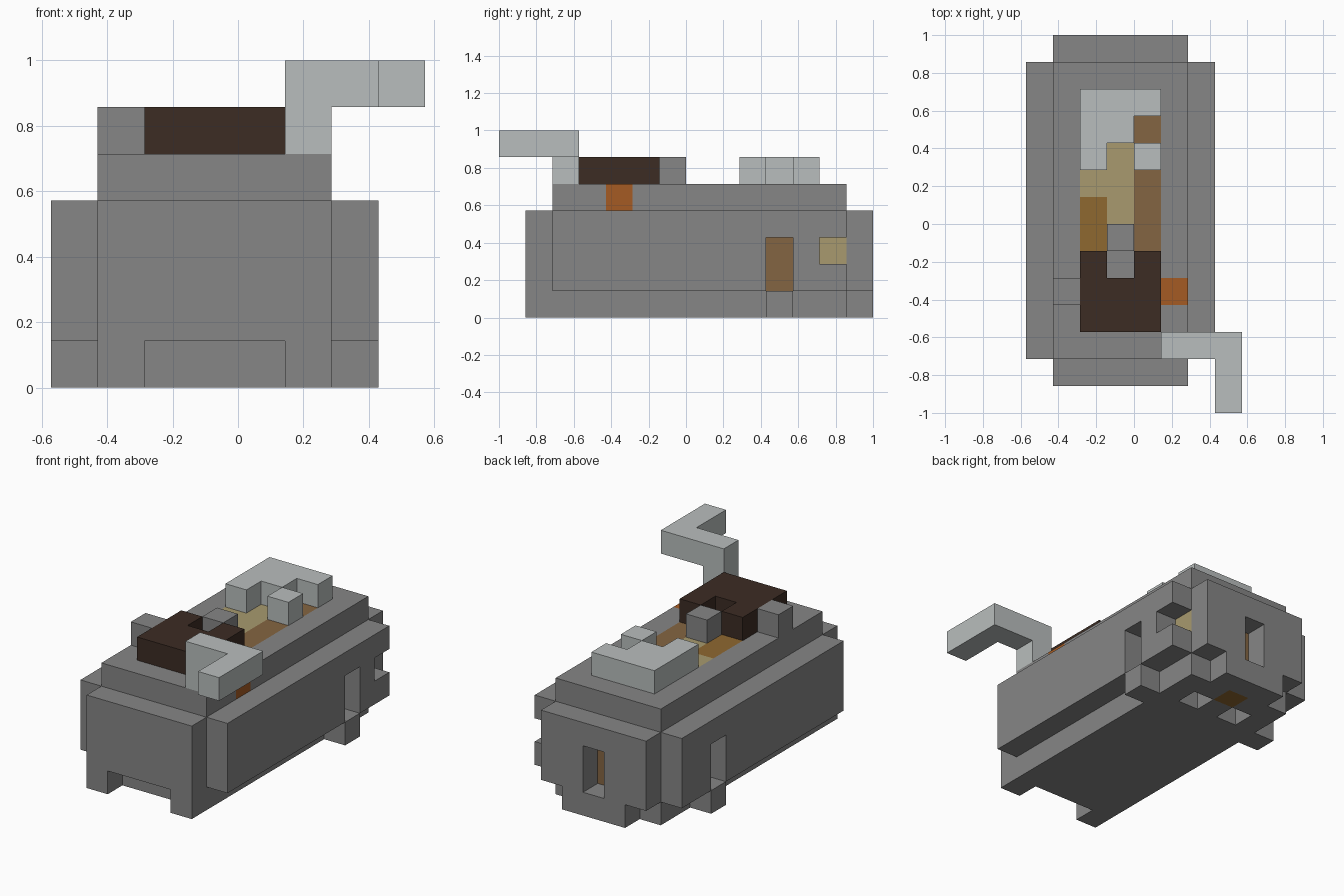
import bpy, bmesh
from itertools import product
from mathutils import Vector

default = bpy.data.objects.get("Cube")
if default:
    bpy.data.objects.remove(default, do_unlink=True)

UNIT = 1 / 7  # edge length of one block

COLOURS = {
    "grey": (0.238, 0.238, 0.238),
    "light_grey": (0.485, 0.515, 0.51),
    "dark_brown": (0.045, 0.025, 0.017),
    "orange": (0.376, 0.105, 0.017),
    "tan": (0.392, 0.323, 0.156),
    "golden_brown": (0.275, 0.138, 0.03),
    "brown": (0.231, 0.13, 0.054),
}


def make_material(name, rgb):
    mat = bpy.data.materials.new(name)
    mat.use_nodes = True
    colour = (*rgb, 1)
    mat.diffuse_color = colour
    mat.node_tree.nodes["Principled BSDF"].inputs["Base Color"].default_value = colour
    return mat


materials = {name: make_material(name, rgb) for name, rgb in COLOURS.items()}
blocks = {}        # block position -> part name
part_colour = {}   # part name -> colour name


def cells(x, y, z):
    return product(range(*x), range(*y), range(*z))


def fill(part, colour, x, y, z):
    """Fill a range of blocks, replacing whatever is there."""
    part_colour[part] = colour
    for cell in cells(x, y, z):
        blocks[cell] = part


def carve(x, y, z):
    for cell in cells(x, y, z):
        blocks.pop(cell, None)


# Hull: core, deck, end plates and side panels
fill("hull_core", "grey", (-3, 2), (-5, 6), (0, 4))
fill("deck", "grey", (-3, 2), (-5, 6), (4, 5))
fill("front_plate", "grey", (-3, 2), (-6, -5), (0, 4))
carve((-2, 1), (-6, -5), (0, 1))
fill("back_plate", "grey", (-3, 2), (6, 7), (1, 4))
fill("back_foot", "grey", (-2, 1), (6, 7), (0, 1))
carve((-1, 0), (6, 7), (1, 3))
fill("back_slot_inset", "brown", (-1, 0), (5, 6), (1, 3))

for side, outer, inner in (("left", 2, 1), ("right", -4, -3)):
    fill(side + "_panel", "grey", (outer, outer + 1), (-5, 6), (1, 4))
    fill(side + "_foot", "grey", (outer, outer + 1), (3, 4), (0, 1))
    carve((outer, outer + 1), (3, 4), (1, 3))
    fill(side + "_slot_inset", "brown", (inner, inner + 1), (3, 4), (1, 3))

# Notch in the left panel, with its lining
carve((2, 3), (5, 6), (2, 3))
fill("notch_inset", "tan", (1, 2), (5, 6), (2, 3))

# Underside: two sockets and a coloured plug
for x in (-2, 0):
    carve((x, x + 1), (4, 5), (0, 1))
fill("underside_plug", "golden_brown", (-1, 0), (5, 6), (0, 1))

# Coloured floor in the deck
fill("floor_left", "brown", (0, 1), (-1, 4), (4, 5))
fill("floor_right", "golden_brown", (-2, -1), (-1, 1), (4, 5))
fill("floor_middle", "tan", (-1, 0), (0, 3), (4, 5))
fill("floor_middle", "tan", (-2, -1), (1, 2), (4, 5))
fill("side_light", "orange", (1, 2), (-3, -2), (4, 5))

# Raised pieces on the deck
fill("dark_cover", "dark_brown", (-2, 1), (-4, -1), (5, 6))
carve((-1, 0), (-2, -1), (5, 6))
fill("centre_knob", "grey", (-1, 0), (-1, 0), (5, 6))
fill("side_knob", "grey", (-3, -2), (-3, -2), (5, 6))
fill("back_rest", "light_grey", (-2, 1), (4, 5), (5, 6))
fill("back_rest", "light_grey", (-2, 0), (3, 4), (5, 6))
fill("back_rest", "light_grey", (-2, -1), (2, 3), (5, 6))
fill("loose_block", "light_grey", (0, 1), (2, 3), (5, 6))

# Crank handle
fill("crank", "light_grey", (1, 2), (-5, -4), (5, 7))
fill("crank", "light_grey", (2, 4), (-5, -4), (6, 7))
fill("crank", "light_grey", (3, 4), (-7, -5), (6, 7))


def add_exposed_faces(bm, cell):
    """Add the sides of a block that touch no other block."""
    for axis, step in product(range(3), (-1, 1)):
        neighbour = list(cell)
        neighbour[axis] += step
        if tuple(neighbour) in blocks:
            continue
        normal, u = Vector((0, 0, 0)), Vector((0, 0, 0))
        normal[axis] = step
        u[(axis + 1) % 3] = 1
        v = normal.cross(u)
        centre = Vector(cell) + Vector((0.5, 0.5, 0.5)) + normal / 2
        corners = (-u - v, u - v, u + v, v - u)
        bm.faces.new([bm.verts.new((centre + c / 2) * UNIT) for c in corners])


# One mesh object per part
for part, colour in part_colour.items():
    bm = bmesh.new()
    for cell, owner in blocks.items():
        if owner == part:
            add_exposed_faces(bm, cell)
    bmesh.ops.remove_doubles(bm, verts=bm.verts, dist=0.001)
    bmesh.ops.dissolve_limit(bm, angle_limit=0.01, verts=bm.verts, edges=bm.edges)
    mesh = bpy.data.meshes.new(part)
    bm.to_mesh(mesh)
    bm.free()
    mesh.materials.append(materials[colour])
    bpy.context.collection.objects.link(bpy.data.objects.new(part, mesh))
